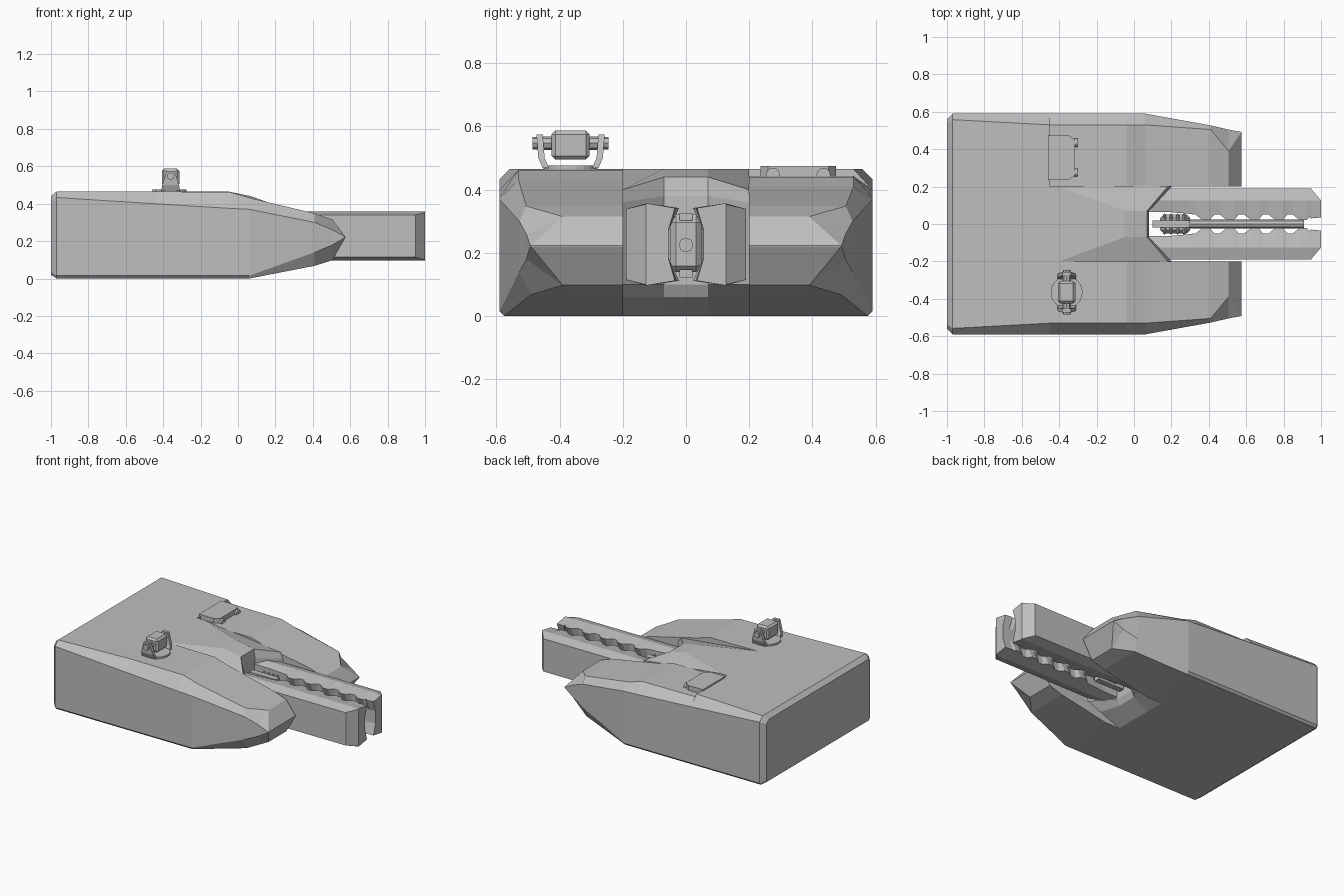
import bpy, bmesh, math
from mathutils import Matrix, Vector

if "Cube" in bpy.data.objects:
    bpy.data.objects.remove(bpy.data.objects["Cube"])

grey = bpy.data.materials.new("hull grey")
grey.diffuse_color = (0.52, 0.52, 0.52, 1)
grey.use_nodes = True
grey.node_tree.nodes["Principled BSDF"].inputs["Base Color"].default_value = grey.diffuse_color


def finish(name, bm):
    bmesh.ops.remove_doubles(bm, verts=bm.verts, dist=0.0005)
    bmesh.ops.recalc_face_normals(bm, faces=bm.faces)
    me = bpy.data.meshes.new(name)
    bm.to_mesh(me)
    bm.free()
    me.materials.append(grey)
    ob = bpy.data.objects.new(name, me)
    bpy.context.collection.objects.link(ob)
    return ob


def loft(name, rings):
    """Skin a list of equal-length closed rings and cap both ends."""
    bm = bmesh.new()
    vs = [[bm.verts.new(p) for p in r] for r in rings]
    n = len(rings[0])
    for a, b in zip(vs, vs[1:]):
        for i in range(n):
            j = (i + 1) % n
            bm.faces.new((a[i], a[j], b[j], b[i]))
    bm.faces.new(vs[0])
    bm.faces.new(vs[-1])
    return finish(name, bm)


def box(name, x, y, z, bevel=0):
    bm = bmesh.new()
    size = (x[1] - x[0], y[1] - y[0], z[1] - z[0])
    mid = Vector((sum(x) / 2, sum(y) / 2, sum(z) / 2))
    bmesh.ops.create_cube(bm, size=1, matrix=Matrix.Translation(mid) @ Matrix.Diagonal((*size, 1)))
    if bevel:
        bmesh.ops.bevel(bm, geom=bm.edges[:], offset=bevel, segments=1, affect='EDGES')
    return finish(name, bm)


def rod(name, loc, r, depth, axis, sides=8):
    bm = bmesh.new()
    rot = {'X': Matrix.Rotation(math.pi / 2, 4, 'Y'), 'Y': Matrix.Rotation(math.pi / 2, 4, 'X'),
           'Z': Matrix.Identity(4)}[axis]
    bmesh.ops.create_cone(bm, cap_ends=True, segments=sides, radius1=r, radius2=r, depth=depth,
                          matrix=Matrix.Translation(loc) @ rot)
    return finish(name, bm)


# Hull lobes: x, outer y, bottom y, bottom z, bevel z, shoulder z, top y, top z
SECTIONS = [
    (-1.00, .56, .545, .02, .035, .415, .535, .44),
    (-.97, .59, .575, 0, .015, .433, .558, .465),
    (-.45, .59, .575, 0, .015, .40, .53, .465),
    (-.449, .59, .575, 0, .015, .40, .53, .465),
    (-.04, .59, .575, 0, .015, .375, .53, .462),
    (.06, .59, .575, 0, .015, .37, .53, .432),
    (.41, .527, .49, .068, .14, .30, .505, .348),
    (.505, .505, .39, .098, .18, .26, .39, .315),
    (.575, .492, .49, .22, .221, .222, .491, .223),
]


def lobe(name, side, drop):
    rings = []
    for i, (x, yo, yb, zb, zv, zc, yt, zt) in enumerate(SECTIONS):
        if 3 <= i <= 5:
            zt -= drop
        rings.append([(x, side * y, z) for y, z in
                      ((.2, zb), (yb, zb), (yo, zv), (yo, zc), (yt, zt), (.2, zt))])
    loft(name, rings)


lobe("right_hull_lobe", -1, 0)
lobe("left_hull_lobe", 1, .022)

# Central hull with a hollow, sloping front where the barrel sits
outer = [(-1, .02), (-.97, 0), (-.05, 0), (.10, .06), (.20, .10), (.20, .36), (.18, .40), (-.40, .465), (-.97, .465), (-1, .44)]
inner = [(-1, .02), (-.97, 0), (-.05, 0), (.06, .06), (.08, .10), (.08, .38), (.07, .44), (-.05, .465), (-.97, .465), (-1, .44)]
loft("central_hull", [[(x, y, z) for x, z in prof] for y, prof in
                      ((-.2, outer), (-.07, inner), (.07, inner), (.2, outer))])

# Toothed barrel rails with a concave inner side
stations = [(.08, .065), (.18, .065), (.29, .055)]
for k in range(5):
    x = .33 + k * .13
    stations += [(x, .05), (x + .035, .022), (x + .075, .022), (x + .10, .05)]
stations += [(.945, .03), (1.0, .035)]
for side, label in ((-1, "right"), (1, "left")):
    rings = []
    for x, t in stations:
        yo = .125 if x == 1 else .19
        zo = .112 if x < 1 else .127
        half = [(t, .115), (.125, .13), (yo + (.001 if x == 1 else 0), zo)]
        up = [(y, .227 + h) for y, h in half]
        down = [(y, .227 - h) for y, h in reversed(half)]
        rings.append([(x, side * y, z) for y, z in
                      up + down + [(max(t, .056), .185), (max(t, .056), .27)]])
    loft(label + "_barrel_rail", rings)

# Core between the rails
box("core_block", (.14, .30), (-.05, .05), (.14, .315), .018)
for k in range(4):
    box("core_rib", (.155 + k * .035, .172 + k * .035), (-.055, .055), (.16, .322), .006)
rod("core_rod", (.60, 0, .225), .023, .62, 'X')
for z in (.135, .315):
    box("core_strip", (.10, .30), (-.02, .02), (z - .012, z + .012))

# Small turret on the right of the roof
tx, ty = -.36, -.365
rod("turret_base", (tx, ty, .465), .085, .022, 'Z', 24)
for s in (-1, 1):
    loft("turret_arm", [[(tx + sx * w, ty + s * y, z) for sx, y in
                         ((-1, a), (1, a), (1, a + .02), (-1, a + .02))]
                        for a, w, z in ((.068, .05, .468), (.082, .045, .50), (.088, .022, .575))])
    rod("turret_pivot", (tx, ty + s * .105, .547), .02, .03, 'Y')
rod("turret_axle", (tx, ty, .547), .022, .19, 'Y')
box("turret_head", (tx - .047, tx + .047), (ty - .06, ty + .06), (.495, .587), .012)

# Roof sensor housing on the left
plan = [(-.46, .235), (-.35, .235), (-.315, .26), (-.315, .45), (-.35, .475), (-.46, .475)]
loft("sensor_housing", [[(x, y, z) for x, y in plan] for z in (.42, .475)])
for y in (.275, .435):
    rod("sensor_lens", (-.312, y, .447), .022, .02, 'X', 12)
